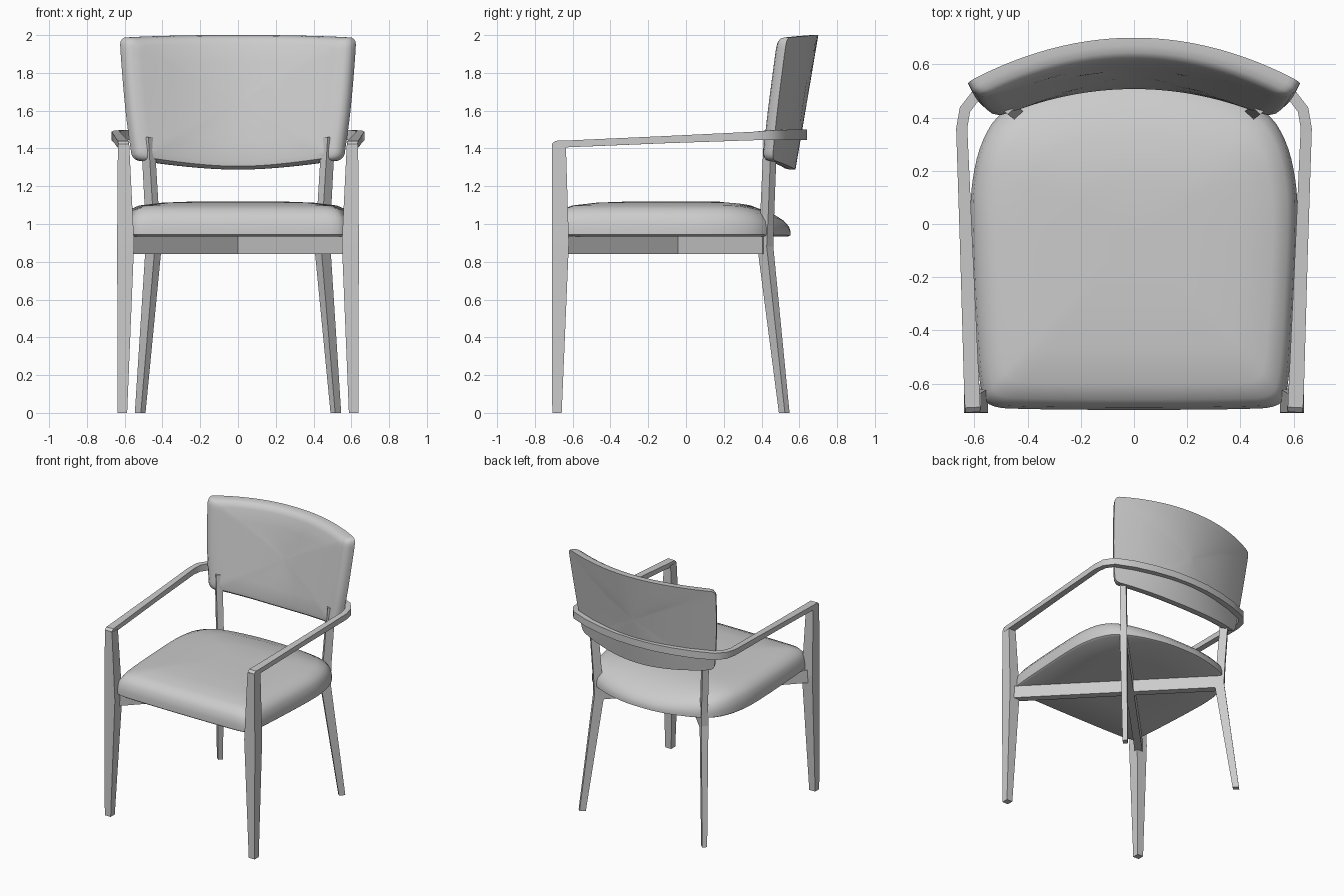
import bpy, bmesh, math
from mathutils import Vector

if "Cube" in bpy.data.objects:
    bpy.data.objects.remove(bpy.data.objects["Cube"])


def finish(name, bm, mirror=False, smooth=None):
    bmesh.ops.recalc_face_normals(bm, faces=bm.faces)
    me = bpy.data.meshes.new(name)
    bm.to_mesh(me)
    bm.free()
    ob = bpy.data.objects.new(name, me)
    bpy.context.collection.objects.link(ob)
    if mirror:
        m = ob.modifiers.new("Mirror", 'MIRROR')
        m.use_clip = True
    if smooth:
        bpy.ops.object.select_all(action='DESELECT')
        ob.select_set(True)
        bpy.context.view_layer.objects.active = ob
        bpy.ops.object.shade_smooth_by_angle(angle=math.radians(smooth))
    return ob


def loft(name, rings, caps=(True, True), mirror=True, smooth=None):
    bm = bmesh.new()
    vs = [[bm.verts.new(p) for p in r] for r in rings]
    n = len(vs[0])
    for a, b in zip(vs, vs[1:]):
        for i in range(n):
            bm.faces.new((a[i], a[(i + 1) % n], b[(i + 1) % n], b[i]))
    for ring, cap in ((vs[0], caps[0]), (vs[-1], caps[1])):
        if cap:
            bm.faces.new(ring)
    return finish(name, bm, mirror, smooth)


CORNERS = ((-1, -1), (1, -1), (1, 1), (-1, 1))


def level_ring(x, y, z, w, d, turn=0):
    """Horizontal rectangle, for legs."""
    c, s = math.cos(turn), math.sin(turn)
    return [(x + (i * w * c - j * d * s) / 2, y + (i * w * s + j * d * c) / 2, z)
            for i, j in CORNERS]


def rail(name, path, caps=(True, True), smooth=None):
    """Upright rectangle swept along a path of (x, y, z, width, height)."""
    rings = []
    for k, (x, y, z, w, h) in enumerate(path):
        a, b = path[max(k - 1, 0)], path[min(k + 1, len(path) - 1)]
        t = Vector((b[0] - a[0], b[1] - a[1]))
        if x == 0 and not caps[1]:
            t = Vector((-1, 0))
        t.normalize()
        rings.append([(x - t.y * i * w / 2, y + t.x * i * w / 2, z + j * h / 2)
                      for i, j in CORNERS])
    return loft(name, rings, caps, True, smooth)


def cushion(name, half, centre, layers, warp):
    """Stack scaled copies of a rounded outline; warp maps (u, v, depth) to 3D."""
    pts = [Vector(p) for p in half]
    pts += [Vector((-p.x, p.y)) for p in reversed(pts[1:-1])]
    for _ in range(2):  # round the corners
        n = len(pts)
        pts = [p for i in range(n) for p in
               (pts[i].lerp(pts[(i + 1) % n], .25), pts[i].lerp(pts[(i + 1) % n], .75))]
    c = Vector(centre)
    rings = [[warp(*(c + (p - c) * s), d) for p in pts] for s, d in layers]
    return loft(name, rings, mirror=False, smooth=40)


# Seat cushion, domed and dropping at the rear
def seat_warp(x, y, z):
    t = max(0, (y - .2) / .35)
    return (x, y, .935 + (z - .935) * (1 - .5 * t * t))


cushion("seat",
        [(0, -.7), (.4, -.697), (.55, -.69), (.58, -.62), (.597, -.4), (.617, 0),
         (.612, .15), (.58, .3), (.51, .42), (.35, .5), (.15, .55), (0, .555)],
        (0, -.05),
        [(.05, .935), (.5, .935), (.98, .935), (1, .945), (1, .985), (.985, 1.035),
         (.94, 1.075), (.85, 1.098), (.65, 1.113), (.35, 1.12), (.05, 1.12)],
        seat_warp)


# Backrest, curved in plan and leaning back
def back_warp(x, z, d):
    y = .58 + .17 * (z - 1.29) - .42 * x * x
    n = Vector((-.84 * x, -1)).normalized()
    return (x + n.x * d, y + n.y * d, z)


cushion("backrest",
        [(0, 2.0), (.2, 2.0), (.4, 1.996), (.56, 1.99), (.625, 1.985), (.622, 1.9),
         (.597, 1.6), (.572, 1.42), (.56, 1.34), (.48, 1.328), (.3, 1.305),
         (.12, 1.29), (0, 1.288)],
        (0, 1.65),
        [(.05, 0), (.35, 0), (.7, 0), (1, 0), (1, .03), (.985, .055), (.95, .072),
         (.87, .08), (.6, .085), (.3, .085), (.05, .085)],
        back_warp)

# Legs
loft("front_leg", [level_ring(.612, -.683, 0, .05, .05),
                   level_ring(.595, -.665, .9, .09, .09),
                   level_ring(.606, -.672, 1.42, .06, .072)])
q = math.radians(45)
loft("back_leg", [level_ring(.518, .52, 0, .045, .035, q),
                  level_ring(.447, .42, .88, .07, .05, q),
                  level_ring(.455, .43, 1.05, .06, .045, q),
                  level_ring(.478, .447, 1.46, .055, .045, q)])

# Armrest running round behind the backrest
rail("arm_rail", [(.606, -.708, 1.412, .055, .025), (.607, -.69, 1.422, .058, .037),
                  (.61, -.63, 1.424, .058, .036), (.63, -.1, 1.447, .048, .038),
                  (.648, .36, 1.466, .042, .045), (.636, .43, 1.47, .042, .05),
                  (.59, .49, 1.472, .042, .052), (.45, .548, 1.473, .042, .054),
                  (.3, .588, 1.473, .042, .054), (.15, .613, 1.473, .042, .054),
                  (0, .62, 1.473, .042, .054)], caps=(True, False), smooth=30)

# Crossed braces under the seat (no centre clipping, each bar is full length)
brace = rail("cross_brace", [(.59, -.65, .888, .055, .096), (-.455, .425, .888, .055, .096)])
brace.modifiers["Mirror"].use_clip = False
brace.modifiers["Mirror"].use_mirror_merge = False
